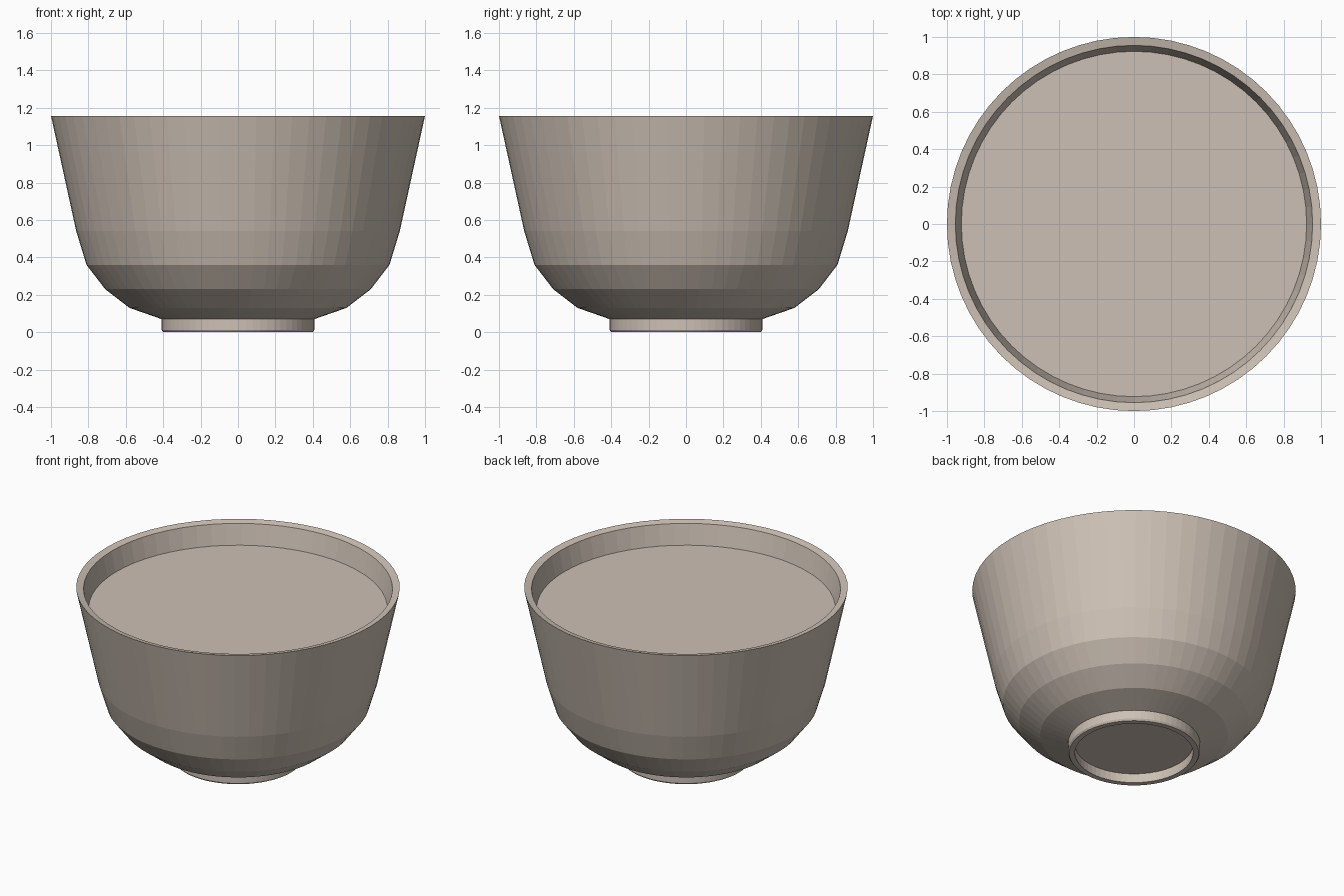
import bpy, bmesh, math

if "Cube" in bpy.data.objects:
    bpy.data.objects.remove(bpy.data.objects["Cube"])

SEG = 64


def material(name, rgb):
    m = bpy.data.materials.new(name)
    m.diffuse_color = (*rgb, 1.0)
    m.use_nodes = True
    m.node_tree.nodes["Principled BSDF"].inputs["Base Color"].default_value = m.diffuse_color
    return m


def lathe(name, profile, mat):
    """Spin an (r, z) profile around z; radius 0 becomes a single flat cap."""
    bm = bmesh.new()
    rings = []
    for r, z in profile:
        rings.append([bm.verts.new((r * math.cos(2 * math.pi * i / SEG),
                                    r * math.sin(2 * math.pi * i / SEG), z))
                      for i in range(SEG)])
    for a, b in zip(rings, rings[1:]):
        for i in range(SEG):
            j = (i + 1) % SEG
            bm.faces.new((a[i], a[j], b[j], b[i]))
    # caps at both ends of the profile
    bm.faces.new(rings[0][::-1])
    bm.faces.new(rings[-1])
    bmesh.ops.recalc_face_normals(bm, faces=bm.faces)
    mesh = bpy.data.meshes.new(name)
    bm.to_mesh(mesh)
    bm.free()
    mesh.materials.append(mat)
    ob = bpy.data.objects.new(name, mesh)
    bpy.context.collection.objects.link(ob)
    return ob


clay = material("warm beige", (0.61, 0.53, 0.46))

# Bowl: recessed base, foot ring, faceted outer wall, rim, inner wall
lathe("bowl", [
    (0.365, 0.062), (0.365, 0.0), (0.40, 0.0), (0.408, 0.012), (0.408, 0.07),
    (0.58, 0.13), (0.71, 0.23), (0.81, 0.36), (0.865, 0.54), (1.0, 1.157),
    (0.955, 1.147), (0.82, 0.55), (0.765, 0.38), (0.67, 0.26),
    (0.55, 0.18), (0.38, 0.12),
], clay)

# Liquid filling the bowl, just below the rim
lathe("liquid", [(0.905, 0.96), (0.923, 1.013)], clay)
